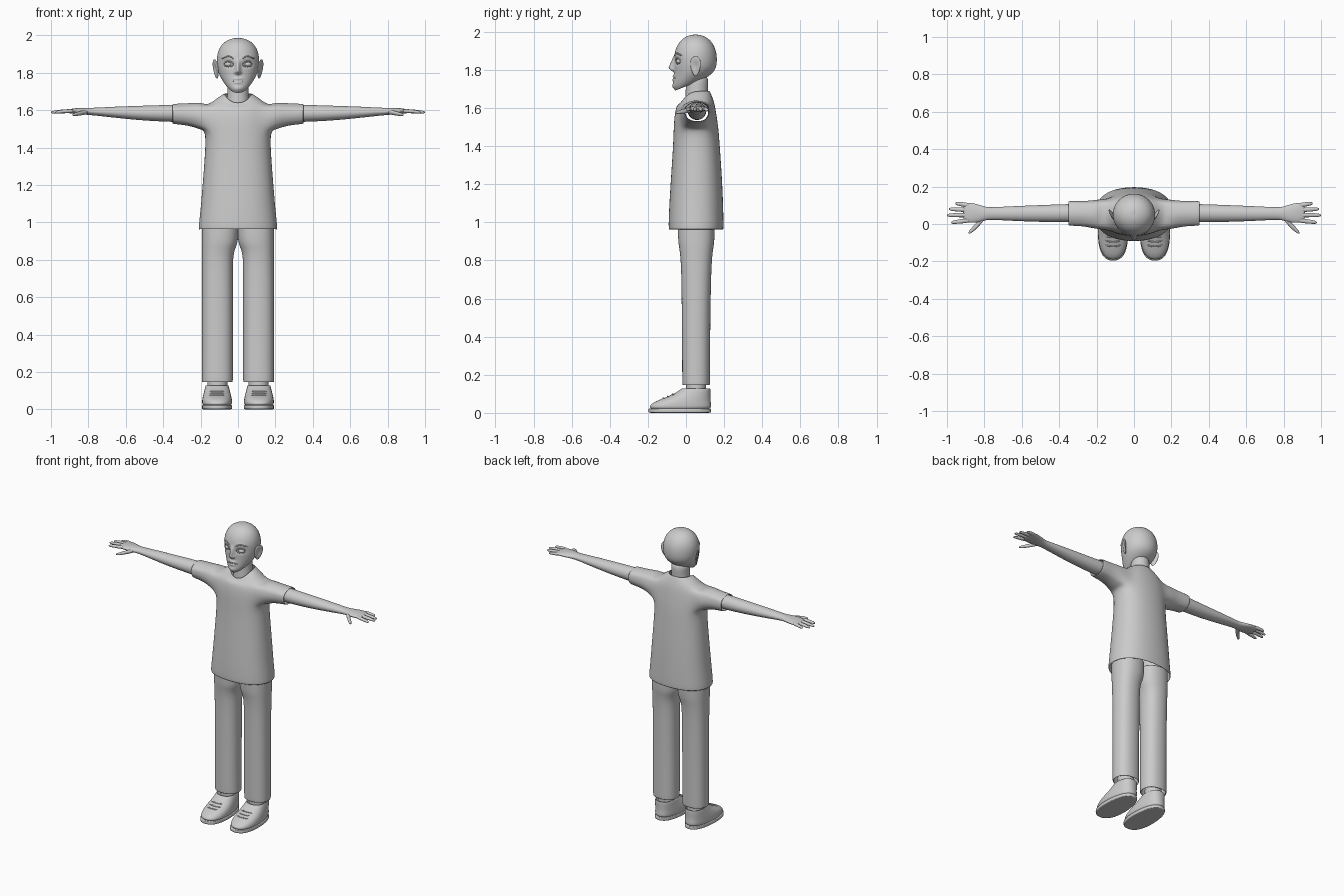
import bpy, bmesh
from math import sin, cos, pi, atan2, exp
from mathutils import Vector

cube = bpy.data.objects.get("Cube")
if cube:
    bpy.data.objects.remove(cube)

grey = bpy.data.materials.new("plain_grey")
grey.use_nodes = True
GREY = (0.6, 0.6, 0.6, 1)
grey.diffuse_color = GREY
grey.node_tree.nodes["Principled BSDF"].inputs["Base Color"].default_value = GREY


def finish(name, bm, levels=2, thick=0):
    """Turn a bmesh into a smooth object with optional cloth thickness."""
    bmesh.ops.recalc_face_normals(bm, faces=bm.faces)
    mesh = bpy.data.meshes.new(name)
    bm.to_mesh(mesh)
    bm.free()
    mesh.materials.append(grey)
    for p in mesh.polygons:
        p.use_smooth = True
    ob = bpy.data.objects.new(name, mesh)
    bpy.context.collection.objects.link(ob)
    if thick:
        mod = ob.modifiers.new("thickness", 'SOLIDIFY')
        mod.thickness, mod.offset = thick, -1
    if levels:
        mod = ob.modifiers.new("smooth", 'SUBSURF')
        mod.levels = mod.render_levels = levels
    return ob


def power(v, n):
    return abs(v) ** (2 / n) * (1 if v >= 0 else -1)


def loft(rings, axis='Z', sides=16, n=2, caps=True, warp=None):
    """Rings are (position, centre a, centre b, radius a, radius b)."""
    bm = bmesh.new()
    rows = []
    for i, (pos, ca, cb, ra, rb) in enumerate(rings):
        row = []
        for k in range(sides):
            t = 2 * pi * k / sides
            a, b = ca + ra * power(cos(t), n), cb + rb * power(sin(t), n)
            co = Vector((a, b, pos) if axis == 'Z' else (pos, a, b))
            row.append(bm.verts.new(warp(co, i) if warp else co))
        rows.append(row)
    for lo, hi in zip(rows, rows[1:]):
        for k in range(sides):
            j = (k + 1) % sides
            bm.faces.new((lo[k], lo[j], hi[j], hi[k]))
    if caps:
        for row in (rows[0], rows[-1]):
            bmesh.ops.poke(bm, faces=[bm.faces.new(row)])
    return bm


def tube(name, points, radius):
    """Thin smooth cord through the points, tapered at both ends."""
    curve = bpy.data.curves.new(name, 'CURVE')
    curve.dimensions = '3D'
    curve.bevel_depth, curve.bevel_resolution = radius, 2
    curve.use_fill_caps = True
    spline = curve.splines.new('POLY')
    spline.points.add(len(points) - 1)
    for i, p in enumerate(points):
        spline.points[i].co = (*p, 1)
        spline.points[i].radius = 0.4 if i in (0, len(points) - 1) else 1
    spline.use_smooth = True
    curve.materials.append(grey)
    ob = bpy.data.objects.new(name, curve)
    bpy.context.collection.objects.link(ob)


def drape(ob, points, direction):
    """Drop points onto the surface of an object."""
    bpy.context.view_layer.update()
    dg = bpy.context.evaluated_depsgraph_get()
    d = Vector(direction)
    hits = [ob.ray_cast(Vector(p) - d, d, depsgraph=dg) for p in points]
    return [h[1] for h in hits if h[0]]


# Shirt: torso with the neckline dipping at the front
def neckline(co, i):
    dip = {8: 0.075, 7: 0.045, 6: 0.01}.get(i, 0)
    front = max(0, (0.05 - co.y) / 0.085)
    return co - Vector((0, 0, dip * min(1, front) ** 2))


shirt = loft([(0.96, 0, .053, .217, .148), (1.05, 0, .053, .206, .146),
              (1.2, 0, .055, .193, .139), (1.4, 0, .055, .177, .125),
              (1.49, 0, .053, .178, .12), (1.56, 0, .05, .18, .113),
              (1.625, 0, .05, .165, .102), (1.665, 0, .052, .115, .085),
              (1.692, 0, .052, .073, .073)], n=2.3, caps=False, warp=neckline)
# Open the armholes and draw the sleeves out of them
holes = [f for f in shirt.faces if 1.5 < f.calc_center_median().z < 1.62
         and abs(f.calc_center_median().x) > 0.13]
bmesh.ops.delete(shirt, geom=holes, context='FACES')
for s in (1, -1):
    loop = [e for e in shirt.edges if e.is_boundary
            and all(1.45 < v.co.z < 1.64 and v.co.x * s > 0.09 for v in e.verts)]
    for x, yc, zc, ry, rz in ((.2, .052, 1.57, .085, .078), (.25, .055, 1.578, .074, .067),
                              (.3, .057, 1.581, .07, .062), (.352, .058, 1.583, .069, .06)):
        ext = bmesh.ops.extrude_edge_only(shirt, edges=loop)["geom"]
        for v in [g for g in ext if isinstance(g, bmesh.types.BMVert)]:
            t = atan2(v.co.z - zc, v.co.y - yc)
            v.co = (s * x, yc + ry * cos(t), zc + rz * sin(t))
        loop = [g for g in ext if isinstance(g, bmesh.types.BMEdge)]
finish("shirt", shirt, thick=0.006)

# Neck
finish("neck", loft([(1.58, 0, .055, .07, .068), (1.66, 0, .055, .06, .06),
                     (1.71, 0, .058, .057, .06), (1.77, 0, .06, .06, .06)]))


# Head: rings from chin to crown, jaw rising towards the back
def jaw(co, i):
    return co + Vector((0, 0, (.4, .36, .28, .16, .06)[i] * (co.y + .065))) if i < 5 else co


head = finish("head", loft(
    [(1.688, 0, -.035, .028, .022), (1.692, 0, .01, .05, .068), (1.715, 0, .025, .07, .096),
     (1.755, 0, .04, .093, .105), (1.80, 0, .049, .109, .111), (1.85, 0, .05, .116, .115),
     (1.90, 0, .05, .114, .111), (1.945, 0, .05, .095, .09), (1.973, 0, .05, .062, .058),
     (1.985, 0, .05, .025, .025)], sides=20, warp=jaw), levels=3)
bpy.context.view_layer.update()
baked = bpy.data.meshes.new_from_object(head.evaluated_get(bpy.context.evaluated_depsgraph_get()))
head.modifiers.clear()
head.data = baked
# Facial forms: (x, z, width, height, push forward)
forms = [(.05, 1.845, .024, .015, -.012), (.05, 1.88, .03, .012, .004), (0, 1.768, .024, .006, .009),
         (0, 1.748, .02, .006, .008), (0, 1.715, .025, .015, .006), (.013, 1.803, .008, .007, .009)]
for v in baked.vertices:
    x, y, z = v.co
    if y > 0.03:
        continue
    push = sum(d * exp(-((abs(x) - cx) / w) ** 2 - ((z - cz) / h) ** 2) for cx, cz, w, h, d in forms)
    if 1.785 < z < 1.88:
        slope = (1.88 - z) / .07 if z > 1.81 else (z - 1.785) / .025
        push += .031 * slope * exp(-(x / .012) ** 2)
    v.co.y -= push

# Eyes, lids, brows and mouth line
for s, side in ((1, "left"), (-1, "right")):
    bm = bmesh.new()
    bmesh.ops.create_uvsphere(bm, u_segments=20, v_segments=12, radius=1)
    for v in bm.verts:
        v.co = Vector((s * .051, -.035, 1.845)) + v.co * Vector((.021, .018, .013))
    finish(side + "_eye", bm, 0)
    for part, lift in (("upper_lid", .016), ("lower_lid", -.013)):
        pts = [(s * (.051 + .025 * cos(pi * k / 10)), -.5, 1.845 + lift * sin(pi * k / 10))
               for k in range(11)]
        tube(f"{side}_{part}", drape(head, pts, (0, 1, 0)), .003)
    brow = [(s * (.024 + .065 * k / 8), -.5, 1.874 + .014 * sin(pi * (k / 8) ** .8)) for k in range(9)]
    tube(side + "_brow", drape(head, brow, (0, 1, 0)), .004)

    # Ears: swept-back discs with a hollow on the outer side
    bm = bmesh.new()
    bmesh.ops.create_uvsphere(bm, u_segments=20, v_segments=14, radius=1)
    for v in bm.verts:
        x, y, z = v.co
        hollow = .011 * exp(-(y * y + z * z) / .3) if x > 0 else 0
        width = .027 * (1 + .25 * z)
        v.co = (s * (.119 + .009 * x - hollow + .45 * width * y + .007 * z),
                .05 + width * y, 1.82 + .052 * z)
    finish(side + "_ear", bm, 1)
tube("mouth_line", drape(head, [(.034 * k / 5, -.5, 1.757) for k in range(-5, 6)], (0, 1, 0)), .0025)

# Arms, hands, legs and shoes on both sides
for s, side in ((1, "left"), (-1, "right")):
    def flip(co, i):
        return Vector((co.x * s, co.y, co.z))

    arm = loft([(.26, .058, 1.583, .05, .048), (.35, .058, 1.583, .05, .047),
                (.5, .056, 1.584, .046, .041), (.65, .056, 1.589, .04, .031),
                (.75, .056, 1.592, .034, .022), (.79, .056, 1.593, .034, .02),
                (.83, .056, 1.595, .049, .018), (.875, .06, 1.596, .056, .015),
                (.905, .062, 1.594, .052, .011), (.913, .062, 1.594, .04, .007)],
               'X', warp=flip)
    finish(side + "_arm", arm)
    # Fingers: (name, base y, tip y, tip x), then the thumb
    for name, y0, y1, x1 in (("index", .02, .008, .978), ("middle", .048, .047, 1.0),
                             ("ring", .075, .08, .99), ("little", .1, .11, .955)):
        fr = [(.88 + (x1 - .88) * t, y0 + (y1 - y0) * t, 1.596 - .008 * t * t, r, r * .85)
              for t, r in ((0, .012), (.3, .0135), (.65, .012), (.93, .0095), (1, .004))]
        finish(f"{side}_{name}_finger", loft(fr, 'X', 8, warp=flip))
    thumb = [(.80, .04, 1.592, .02, .014), (.825, .01, 1.587, .02, .014), (.85, -.018, 1.582, .017, .012),
             (.873, -.038, 1.577, .014, .01), (.885, -.048, 1.575, .006, .005)]
    finish(side + "_thumb", loft(thumb, 'X', 8, warp=flip))

    # Trouser legs meet in the middle under the shirt
    leg = [(.145, .11, .053, .084, .074), (.16, .11, .053, .084, .074), (.5, .11, .053, .084, .076),
           (.75, .11, .054, .084, .08), (.83, .109, .054, .085, .086), (.87, .102, .054, .093, .092),
           (.9, .096, .054, .099, .097), (1.0, .094, .054, .1, .1)]
    finish(side + "_trouser_leg", loft(leg, n=2.3, caps=False, warp=flip), thick=.006)
    finish(side + "_ankle", loft([(.08, .11, .053, .055, .055), (.14, .11, .053, .055, .053),
                                  (.22, .11, .053, .052, .052)], warp=flip))

    # Shoe: stacked footprints, narrower at the heel
    def last(co, i):
        heel = 1 - .14 * max(0, min(1, (co.y + .05) / .18))
        return Vector((s * (.112 + (co.x - .112) * heel), co.y, co.z))

    sole = [(0, .112, -.032, .079, .164), (.002, .112, -.032, .084, .168),
            (.022, .112, -.032, .084, .168), (.024, .112, -.032, .08, .164)]
    finish(side + "_sole", loft(sole, n=2.5, warp=last))
    upper = [(.015, .112, -.031, .08, .164), (.04, .112, -.029, .083, .164),
             (.062, .112, -.015, .081, .146), (.082, .112, .012, .077, .118),
             (.105, .112, .038, .072, .092), (.128, .112, .053, .068, .077),
             (.13, .112, .053, .062, .071), (.11, .112, .053, .058, .066)]
    shoe = finish(side + "_shoe", loft(upper, sides=20, n=2.4, warp=last))
    for row in range(3):
        y = -.12 + .024 * row
        lace = [(s * .112 + .04 * k / 4, y + .008 * (k / 4) ** 2, 1) for k in range(-4, 5)]
        tube(f"{side}_lace_{row + 1}", drape(shoe, lace, (0, 0, -1)), .004)
